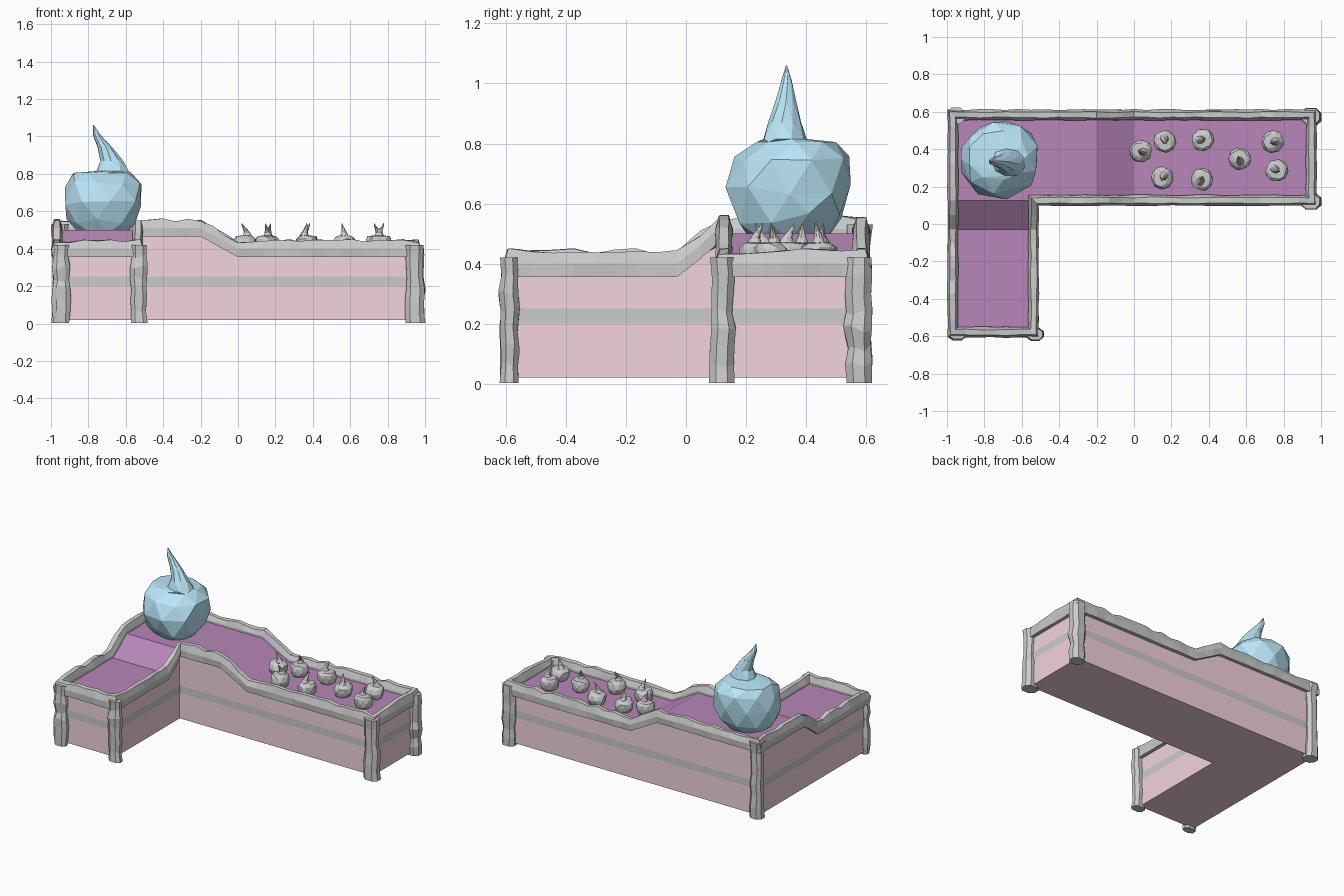
import bpy, bmesh, math, random
from mathutils import Vector

if "Cube" in bpy.data.objects:
    bpy.data.objects.remove(bpy.data.objects["Cube"])

random.seed(4)
J = lambda a: random.uniform(-a, a)


def mat(name, col):
    m = bpy.data.materials.new(name)
    m.diffuse_color = (*col, 1)
    m.use_nodes = True
    m.node_tree.nodes["Principled BSDF"].inputs["Base Color"].default_value = m.diffuse_color
    return m


PINK = mat("pink_wall", (0.9, 0.66, 0.72))
PURPLE = mat("purple_floor", (0.48, 0.24, 0.48))
BLUE = mat("blue_crystal", (0.5, 0.8, 0.95))


def finish(name, bm, *mats):
    bmesh.ops.recalc_face_normals(bm, faces=bm.faces)
    me = bpy.data.meshes.new(name)
    bm.to_mesh(me)
    bm.free()
    for m in mats:
        me.materials.append(m)
    ob = bpy.data.objects.new(name, me)
    bpy.context.collection.objects.link(ob)
    return ob


def loft(name, rings, closed=False, caps=True, mats=()):
    """Skin a list of equally long rings of points."""
    bm = bmesh.new()
    vs = [[bm.verts.new(p) for p in r] for r in rings]
    n = len(rings[0])
    for k in range(len(vs) if closed else len(vs) - 1):
        a, b = vs[k], vs[(k + 1) % len(vs)]
        for i in range(n):
            bm.faces.new((a[i], a[(i + 1) % n], b[(i + 1) % n], b[i]))
    if caps and not closed:
        bm.faces.new(vs[0])
        bm.faces.new(vs[-1])
    return finish(name, bm, *mats)


# L-shaped plan, counter-clockwise, with points where the ramps start and end
OUT = [Vector(p) for p in [
    (-.97, -.58), (-.535, -.58), (-.535, -.03), (-.535, .125), (-.2, .125),
    (0, .125), (.95, .125), (.95, .585), (0, .585), (-.2, .585),
    (-.97, .585), (-.97, .125), (-.97, -.03)]]


def rise(p):
    clamp = lambda v: max(0, min(1, v))
    return .11 * min(clamp(-p.x / .2), clamp((p.y + .03) / .14))


def miters(path):
    """Outward offset direction at each point of a closed path."""
    res = []
    for i, p in enumerate(path):
        d0 = (p - path[i - 1]).normalized()
        d1 = (path[(i + 1) % len(path)] - p).normalized()
        n0, n1 = Vector((d0.y, -d0.x)), Vector((d1.y, -d1.x))
        res.append((n0 + n1) / (1 + n0.dot(n1)))
    return res


# Body: pink walls and purple stepped floor
bm = bmesh.new()
lo = [bm.verts.new((p.x, p.y, .02)) for p in OUT]
hi = [bm.verts.new((p.x, p.y, .39 + rise(p))) for p in OUT]
bm.faces.new(lo[::-1])
for i in range(len(OUT)):
    j = (i + 1) % len(OUT)
    bm.faces.new((lo[i], lo[j], hi[j], hi[i]))
for idx in [(0, 1, 2, 12), (12, 2, 3, 11), (11, 3, 4, 9, 10), (4, 5, 8, 9), (5, 6, 7, 8)]:
    bm.faces.new([hi[i] for i in idx]).material_index = 1
finish("planter_body", bm, PINK, PURPLE)

# Grey stripe around the walls
loft("wall_stripe", [[(*(p + m * .003), z) for p, m in zip(OUT, miters(OUT))]
                     for z in (.2, .25)], caps=False)

# Rough stone rim following the floor steps
path = []
for i, p in enumerate(OUT):
    q = OUT[(i + 1) % len(OUT)]
    n = max(1, round((q - p).length / .07))
    path += [p.lerp(q, k / n) for k in range(n)]
SECTION = [(.024, 0), (.027, .045), (.014, .085), (-.016, .085), (-.03, .05), (-.03, 0)]
rings = []
for p, m in zip(path, miters(path)):
    lift = J(.01)
    ring = []
    for o, z in SECTION:
        q = p + m * (o + J(.003))
        ring.append((q.x, q.y, .355 + rise(p) + z + (lift + J(.003) if z > .06 else 0)))
    rings.append(ring)
loft("stone_rim", rings, closed=True)

# Chipped corner posts: centre, half sizes, height
for k, (x, y, w, d, h) in enumerate([
        (-.947, -.588, .046, .03, .42), (-.53, -.588, .042, .03, .42),
        (.945, .122, .047, .038, .42), (.945, .575, .047, .042, .42),
        (-.952, .578, .042, .038, .53)]):
    rings = []
    for s in range(8):
        f, sx, sy = 1 + J(.14), J(.004), J(.004)
        rings.append([(x + sx + a * w * f, y + sy + b * d * f,
                       .003 + (h - .003) * s / 7 + (J(.015) if 0 < s < 7 else 0))
                      for a, b in [(1, .45), (.5, 1), (-.5, 1), (-1, .45),
                                   (-1, -.45), (-.5, -1), (.5, -1), (1, -.45)]])
    loft(f"corner_post_{k + 1}", rings)

# Swirled drop crystal: x, y, z, x radius, y radius, twist
DROP = [(0, .0, 0, .13, .13, 0), (0, 0, .07, .19, .185, .35), (0, 0, .17, .215, .205, .7),
        (.005, .005, .265, .205, .19, 1.05), (-.005, .02, .325, .16, .135, 1.4),
        (.052, -.015, .335, .09, .075, 1.7), (.045, -.015, .39, .062, .055, 1.9),
        (.01, -.012, .46, .04, .036, 2.1), (-.035, -.01, .53, .02, .018, 2.3),
        (-.05, -.01, .58, .002, .002, 2.5)]
rings = []
for x, y, z, rx, ry, t in DROP:
    ring = []
    for i in range(9):
        a = t + i * math.tau / 9
        f = 1 + J(.06)
        ring.append((x + rx * f * math.cos(a), y + ry * f * math.sin(a),
                     z + (J(.02) if .05 < z < .3 else 0)))
    rings.append(ring)
drop = loft("large_crystal", rings, mats=(BLUE,))
# Triangulate for a cut-gem look
bm = bmesh.new()
bm.from_mesh(drop.data)
bmesh.ops.triangulate(bm, faces=bm.faces)
bm.to_mesh(drop.data)
bm.free()

# Small grey crystals share the drop shape
small = drop.data.copy()
small.materials.clear()
drop.location = (-.722, .345, .48)
for k, (x, y, r) in enumerate([(.035, .39, 0), (.165, .44, 2), (.37, .45, 3.4), (.15, .245, 1.2),
                               (.365, .24, 4.3), (.565, .35, 5.2), (.74, .44, .4), (.765, .285, 2.8)]):
    ob = bpy.data.objects.new(f"small_crystal_{k + 1}", small)
    ob.location = (x, y, .38)
    ob.rotation_euler.z = r
    ob.scale = (.285, .285, .27)
    bpy.context.collection.objects.link(ob)
